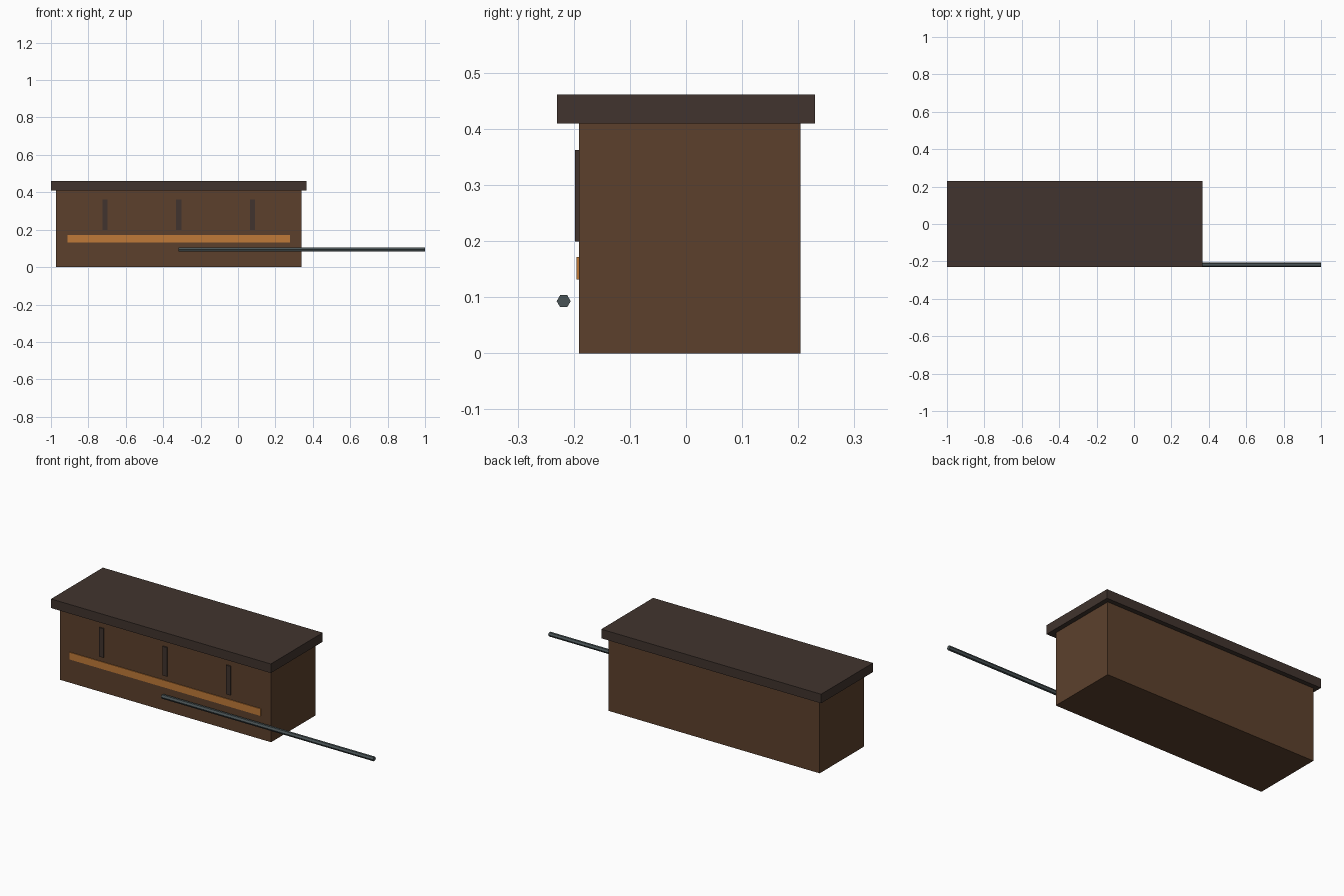
import bpy
import math

if "Cube" in bpy.data.objects:
    bpy.data.objects.remove(bpy.data.objects["Cube"])


def material(name, hex_code):
    # sRGB hex converted to linear
    def lin(c):
        return c / 12.92 if c <= 0.04045 else ((c + 0.055) / 1.055) ** 2.4
    m = bpy.data.materials.new(name)
    m.diffuse_color = [lin(int(hex_code[i:i + 2], 16) / 255) for i in (0, 2, 4)] + [1]
    m.use_nodes = True
    m.node_tree.nodes["Principled BSDF"].inputs["Base Color"].default_value = m.diffuse_color
    return m


brown = material("brown wood", "5C402C")
dark = material("dark wood", "41342E")
orange = material("orange trim", "C07A38")
steel = material("grey metal", "4A5456")


def box(name, mat, x, y, z):
    """Box from (min, max) ranges on each axis."""
    bpy.ops.mesh.primitive_cube_add(size=1, location=[sum(r) / 2 for r in (x, y, z)])
    ob = bpy.context.object
    ob.name = name
    ob.scale = [r[1] - r[0] for r in (x, y, z)]
    bpy.ops.object.transform_apply(location=False, rotation=False, scale=True)
    ob.data.materials.append(mat)
    return ob


CENTER = -0.317
FRONT = -0.191

# Chest and overhanging lid
box("body", brown, (CENTER - 0.656, CENTER + 0.656), (FRONT, 0.204), (0, 0.41))
box("lid", dark, (-1.0, 0.365), (-0.23, 0.23), (0.41, 0.461))

# Front trim strip and three upright slats
box("trim_strip", orange, (CENTER - 0.594, CENTER + 0.594), (FRONT - 0.004, FRONT + 0.002), (0.132, 0.172))
for i in (-1, 0, 1):
    x = CENTER + i * 0.394
    box(f"slat_{i + 2}", dark, (x - 0.014, x + 0.014), (FRONT - 0.007, FRONT + 0.002), (0.199, 0.362))

# Hexagonal rod running past the right end
bpy.ops.mesh.primitive_cylinder_add(vertices=6, radius=0.0125, depth=1 - CENTER,
                                    location=((1 + CENTER) / 2, -0.218, 0.093),
                                    rotation=(0, math.pi / 2, 0))
rod = bpy.context.object
rod.name = "rod"
rod.data.materials.append(steel)
